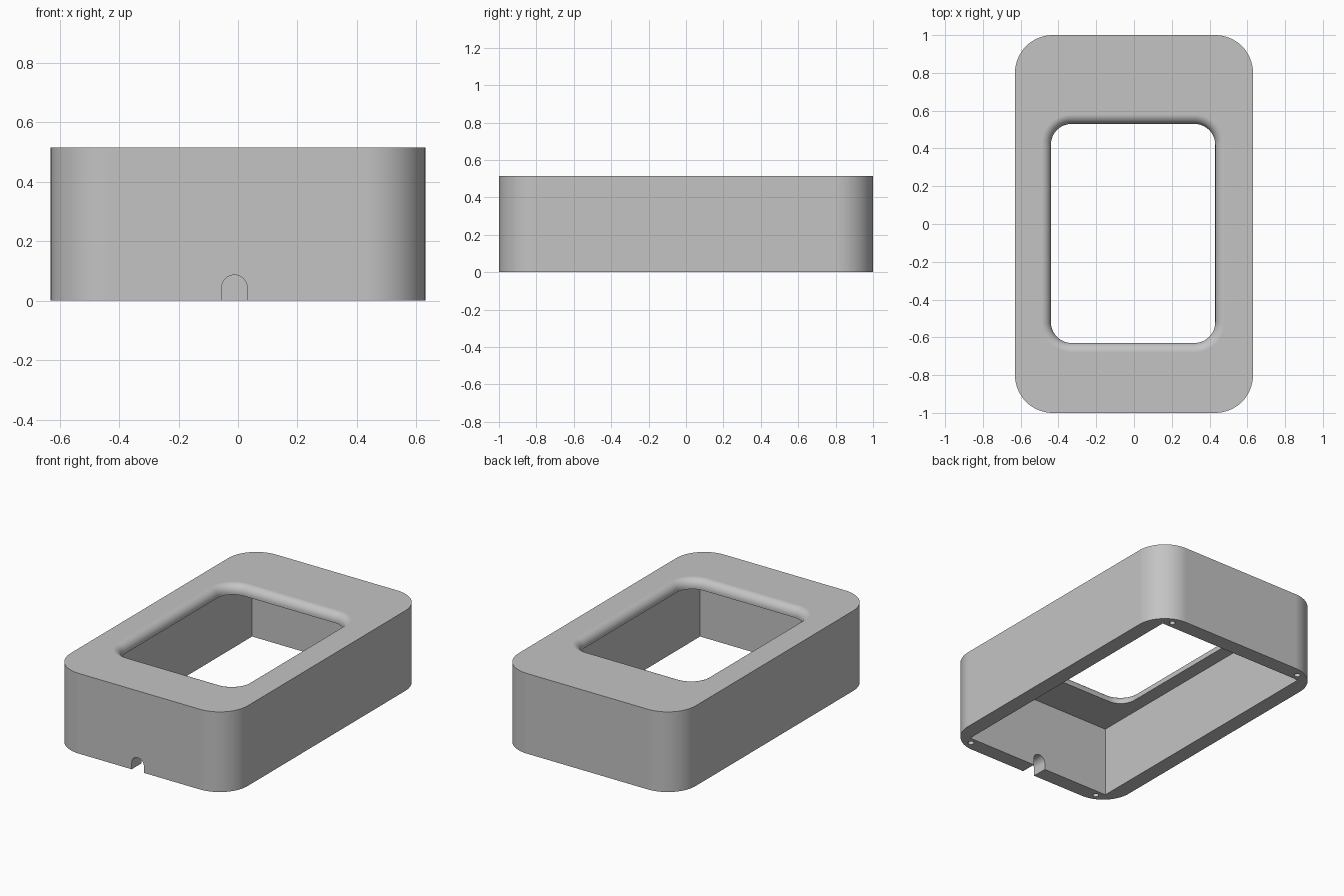
import bpy, bmesh, math

cube = bpy.data.objects.get("Cube")
if cube:
    bpy.data.objects.remove(cube, do_unlink=True)

HEIGHT, CEILING = 0.515, 0.455
FILLET = 0.05

grey = bpy.data.materials.new("plain_grey")
grey.use_nodes = True
COLOUR = (0.55, 0.55, 0.55, 1)
grey.diffuse_color = COLOUR
grey.node_tree.nodes["Principled BSDF"].inputs["Base Color"].default_value = COLOUR


def rounded_rect(cx, cy, hx, hy, r, seg=12):
    """Counter-clockwise outline of a rectangle with rounded corners."""
    points = []
    for k, (sx, sy) in enumerate([(1, 1), (-1, 1), (-1, -1), (1, -1)]):
        for i in range(seg + 1):
            a = math.pi / 2 * (k + i / seg)
            points.append((cx + sx * (hx - r) + r * math.cos(a),
                           cy + sy * (hy - r) + r * math.sin(a)))
    return points


def loft(name, rings):
    """Closed solid through matching rings of 3D points."""
    bm = bmesh.new()
    loops = [[bm.verts.new(p) for p in ring] for ring in rings]
    for low, high in zip(loops, loops[1:]):
        for i in range(len(low)):
            j = (i + 1) % len(low)
            bm.faces.new((low[i], low[j], high[j], high[i]))
    bm.faces.new(loops[0])
    bm.faces.new(loops[-1])
    bmesh.ops.recalc_face_normals(bm, faces=bm.faces)
    mesh = bpy.data.meshes.new(name)
    bm.to_mesh(mesh)
    bm.free()
    mesh.materials.append(grey)
    obj = bpy.data.objects.new(name, mesh)
    bpy.context.collection.objects.link(obj)
    return obj


def prism(name, outline, z0, z1):
    return loft(name, [[(x, y, z) for x, y in outline] for z in (z0, z1)])


# Outer body
housing = prism("housing", rounded_rect(0, 0, 0.63, 1, 0.2, 16), 0, HEIGHT)

# Cavity open at the bottom, with square corners
cavity = [(0.53, 0.9), (-0.53, 0.9), (-0.53, -0.9), (0.53, -0.9)]
cutters = [prism("cavity_cutter", cavity, -0.1, CEILING)]

# Window with a rounded-over top edge
profile = [(0, CEILING - 0.1)]
for i in range(11):
    t = math.pi / 2 * i / 10
    profile.append((FILLET * (1 - math.cos(t)), HEIGHT - FILLET * (1 - math.sin(t))))
profile.append((FILLET, HEIGHT + 0.1))
cutters.append(loft("window_cutter", [
    [(x, y, z) for x, y in rounded_rect(-0.005, -0.05, 0.435 + d, 0.58 + d, 0.11 + d)]
    for d, z in profile]))

# Cable notch through the front wall
R, NOTCH_X = 0.043, -0.012
arch = [(NOTCH_X - R, -0.1), (NOTCH_X + R, -0.1)]
arch += [(NOTCH_X + R * math.cos(math.pi * i / 16), R + R * math.sin(math.pi * i / 16))
         for i in range(17)]
cutters.append(loft("notch_cutter", [[(x, y, z) for x, z in arch] for y in (-1.1, -0.8)]))

# Blind screw holes in the rim corners
for sx in (-1, 1):
    for sy in (-1, 1):
        circle = rounded_rect(sx * 0.49, sy * 0.942, 0.018, 0.018, 0.0179, 5)
        cutters.append(prism("screw_hole_cutter", circle, -0.1, 0.25))

# Cut everything out of the body
bpy.context.view_layer.objects.active = housing
housing.select_set(True)
for cutter in cutters:
    cut = housing.modifiers.new("cut", "BOOLEAN")
    cut.operation, cut.solver, cut.object = "DIFFERENCE", "EXACT", cutter
    bpy.ops.object.modifier_apply(modifier=cut.name)
    bpy.data.objects.remove(cutter, do_unlink=True)

# Smooth curves, crisp edges, flat faces kept flat
bpy.ops.object.shade_smooth_by_angle(angle=math.radians(30))
normals = housing.modifiers.new("flat_face_normals", "WEIGHTED_NORMAL")
normals.keep_sharp = True
